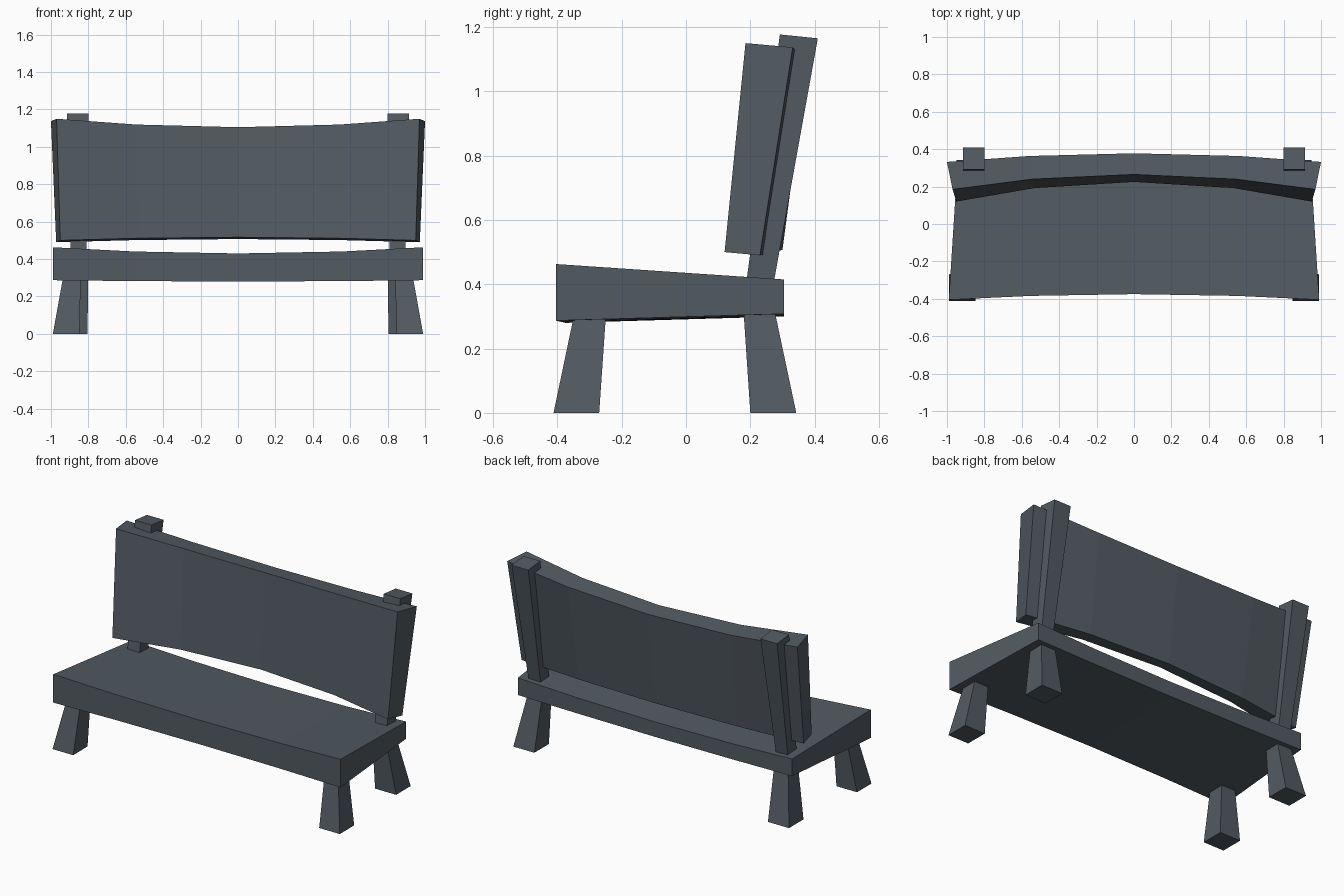
import bpy
import bmesh

cube = bpy.data.objects.get("Cube")
if cube:
    bpy.data.objects.remove(cube, do_unlink=True)

# Single slate colour
slate = bpy.data.materials.new("slate grey")
slate.use_nodes = True
colour = (0.085, 0.104, 0.122, 1)
slate.diffuse_color = colour
slate.node_tree.nodes["Principled BSDF"].inputs["Base Color"].default_value = colour


def loft(name, rings):
    """Skin a row of four-cornered rings and cap both ends."""
    bm = bmesh.new()
    loops = [[bm.verts.new(p) for p in ring] for ring in rings]
    for a, b in zip(loops, loops[1:]):
        for i in range(4):
            j = (i + 1) % 4
            bm.faces.new((a[i], a[j], b[j], b[i]))
    bm.faces.new(loops[0])
    bm.faces.new(loops[-1])
    bmesh.ops.recalc_face_normals(bm, faces=bm.faces)
    mesh = bpy.data.meshes.new(name)
    bm.to_mesh(mesh)
    bm.free()
    mesh.materials.append(slate)
    obj = bpy.data.objects.new(name, mesh)
    bpy.context.collection.objects.link(obj)
    return obj


def bowed_slab(name, end, middle):
    """Slab along x: end corners are (x, y, z), middle corners are (y, z)."""
    rings = []
    for t in (-1, -0.56, 0, 0.56, 1):
        k = t * t
        rings.append([(x * t, my + (y - my) * k, mz + (z - mz) * k)
                      for (x, y, z), (my, mz) in zip(end, middle)])
    return loft(name, rings)


def tapered_pair(name, bottom, top):
    """Mirrored bars; each end is x range, then (y, z) of front and back."""
    for side, sign in (("left", 1), ("right", -1)):
        rings = []
        for (x0, x1), front, back in (bottom, top):
            rings.append([(sign * x0, *front), (sign * x1, *front),
                          (sign * x1, *back), (sign * x0, *back)])
        loft(f"{side}_{name}", rings)


# Seat: corners run front bottom, front top, back top, back bottom
bowed_slab("seat",
           [(0.99, -0.405, 0.287), (0.99, -0.405, 0.463),
            (0.945, 0.305, 0.415), (0.945, 0.305, 0.308)],
           [(-0.375, 0.28), (-0.375, 0.43), (0.305, 0.393), (0.305, 0.3)])

# Backrest: leaning, concave panel
bowed_slab("backrest",
           [(0.95, 0.12, 0.5), (0.97, 0.185, 1.15),
            (1.0, 0.332, 1.137), (0.972, 0.23, 0.49)],
           [(0.225, 0.517), (0.265, 1.105), (0.378, 1.092), (0.3, 0.507)])

# Posts behind the backrest
tapered_pair("back_post",
             ((0.812, 0.892), (0.18, 0.35), (0.263, 0.35)),
             ((0.8, 0.915), (0.292, 1.177), (0.41, 1.165)))

# Splayed legs
tapered_pair("front_leg",
             ((0.848, 0.99), (-0.412, 0), (-0.27, 0)),
             ((0.84, 0.932), (-0.345, 0.32), (-0.248, 0.32)))
tapered_pair("rear_leg",
             ((0.805, 0.95), (0.2, 0), (0.343, 0)),
             ((0.8, 0.895), (0.178, 0.33), (0.273, 0.33)))
